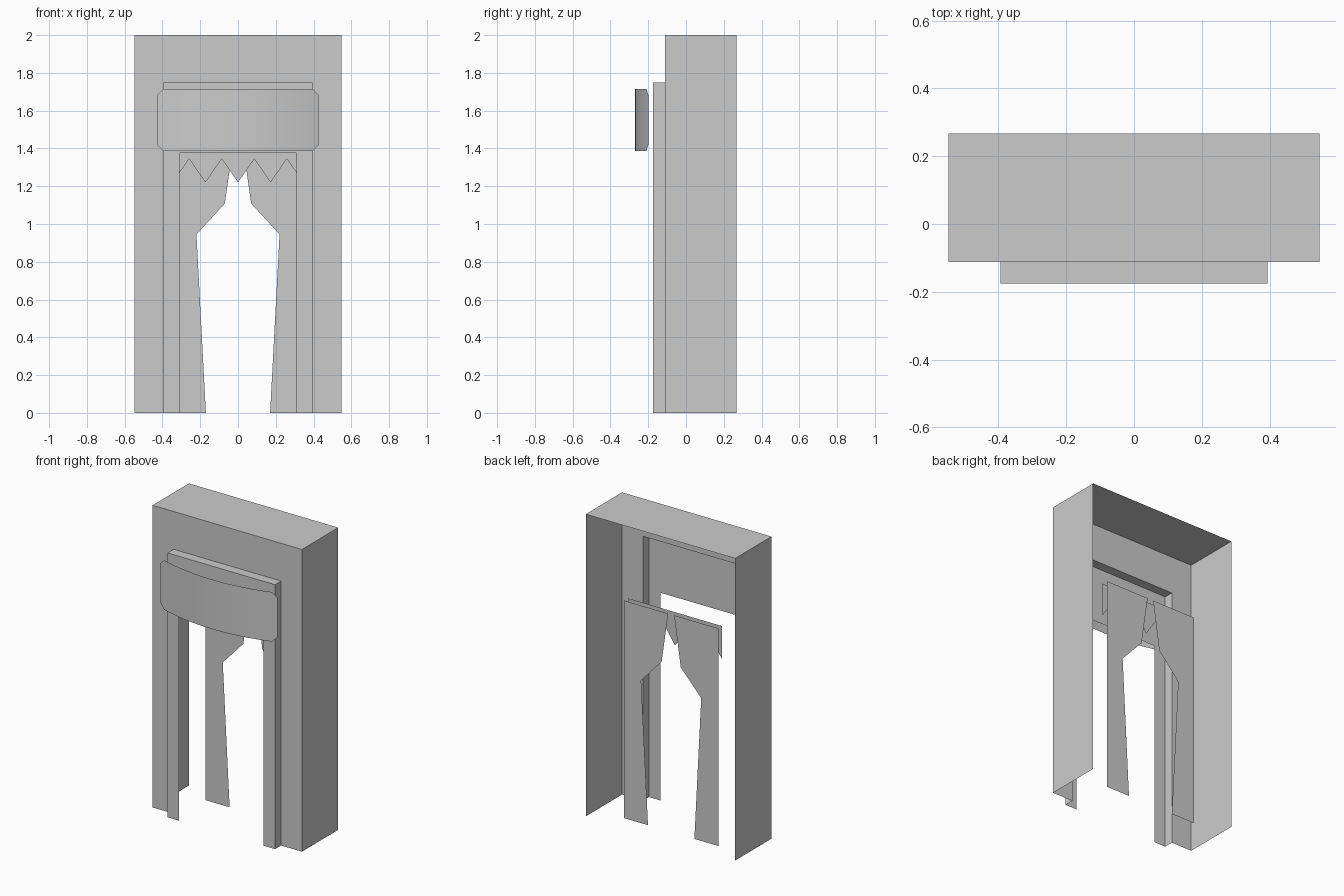
import bpy
import bmesh
from math import sqrt

old = bpy.data.objects.get("Cube")
if old:
    bpy.data.objects.remove(old, do_unlink=True)

GREY = 0.6
mat = bpy.data.materials.new("plain grey")
mat.use_nodes = True
mat.diffuse_color = (GREY, GREY, GREY, 1)
mat.node_tree.nodes["Principled BSDF"].inputs["Base Color"].default_value = (GREY, GREY, GREY, 1)

# Main dimensions
HALF, HEIGHT, FRONT, BACK = 0.547, 2.0, -0.112, 0.267
FRAME_HALF, FRAME_TOP, FRAME_FRONT = 0.394, 1.75, -0.175
DOOR_HALF, DOOR_TOP = 0.31, 1.375
CURTAIN_HALF, CURTAIN_TOP = 0.345, 1.44


def make_object(name, polygons):
    """Build a surface object from lists of 3D corner points."""
    bm = bmesh.new()
    for points in polygons:
        bm.faces.new([bm.verts.new(p) for p in points])
    bmesh.ops.remove_doubles(bm, verts=bm.verts, dist=0.0001)
    mesh = bpy.data.meshes.new(name)
    bm.to_mesh(mesh)
    bm.free()
    mesh.materials.append(mat)
    obj = bpy.data.objects.new(name, mesh)
    bpy.context.collection.objects.link(obj)
    return obj


def upright(outline, y):
    """Turn an (x, z) outline, counterclockwise from the front, into 3D points."""
    return [(x, y, z) for x, z in outline]


def arch_face(w, top, hole_w, hole_top, y):
    """Front face with an opening that reaches the floor."""
    return [
        upright([(-w, 0), (-hole_w, 0), (-hole_w, hole_top), (-w, top)], y),
        upright([(hole_w, 0), (w, 0), (w, top), (hole_w, hole_top)], y),
        upright([(-w, top), (-hole_w, hole_top), (hole_w, hole_top), (w, top)], y),
    ]


def arch_sides(w, top, y0, y1):
    """Two side walls and a top, open at the back and the floor."""
    return [
        [(w, y0, 0), (w, y1, 0), (w, y1, top), (w, y0, top)],
        [(-w, y1, 0), (-w, y0, 0), (-w, y0, top), (-w, y1, top)],
        [(-w, y0, top), (w, y0, top), (w, y1, top), (-w, y1, top)],
    ]


# Outer booth shell and raised door frame
make_object("booth_shell", arch_face(HALF, HEIGHT, FRAME_HALF, FRAME_TOP, FRONT)
            + arch_sides(HALF, HEIGHT, FRONT, BACK))
make_object("door_frame", arch_face(FRAME_HALF, FRAME_TOP, DOOR_HALF, DOOR_TOP, FRAME_FRONT)
            + arch_sides(FRAME_HALF, FRAME_TOP, FRAME_FRONT, FRONT))

# Pair of tied-back curtains
inner_edge = [(0.17, 0), (0.22, 0.945), (0.07, 1.108), (0.022, CURTAIN_TOP)]
curtain = [(CURTAIN_HALF, CURTAIN_TOP), (CURTAIN_HALF, 0)] + inner_edge
make_object("left_curtain", [upright(curtain[::-1], 0.155)])
make_object("right_curtain", [upright([(-x, z) for x, z in curtain], 0.155)])

# Zigzag valance above the curtains
teeth = 4
step = CURTAIN_HALF / teeth
valance = [(-CURTAIN_HALF + i * step, 1.345 if i % 2 else 1.22) for i in range(2 * teeth + 1)]
valance += [(CURTAIN_HALF, CURTAIN_TOP), (-CURTAIN_HALF, CURTAIN_TOP)]
make_object("valance", [upright(valance, 0.115)])

# Curved sign board with clipped corners
SIGN_HALF, CLIP, RADIUS = 0.427, 0.032, 1.325
SIGN_LOW, SIGN_HIGH = 1.387, 1.715
flat_half = SIGN_HALF - CLIP
columns = 20
xs = [-SIGN_HALF] + [flat_half * (2 * i / columns - 1) for i in range(columns + 1)] + [SIGN_HALF]


def sign_column(x):
    y = -0.27 + RADIUS - sqrt(RADIUS ** 2 - x ** 2)
    clip = max(0, abs(x) - flat_half)
    return (x, y, SIGN_LOW + clip), (x, y, SIGN_HIGH - clip)


panels = []
for a, b in zip(xs, xs[1:]):
    (low_a, high_a), (low_b, high_b) = sign_column(a), sign_column(b)
    panels.append([low_a, low_b, high_b, high_a])
sign = make_object("sign_board", panels)
for face in sign.data.polygons:
    face.use_smooth = True
